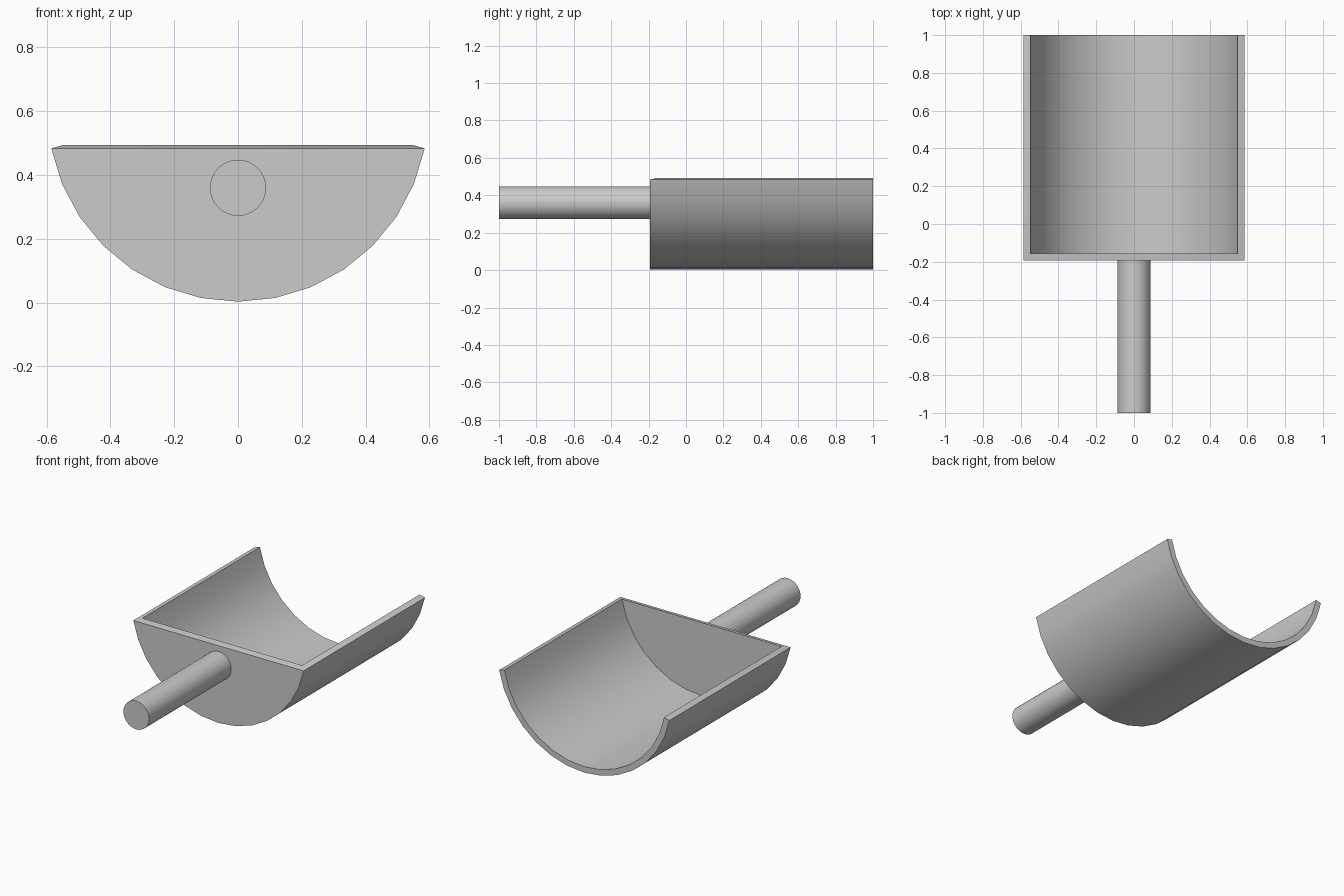
import bpy, bmesh, math

if "Cube" in bpy.data.objects:
    bpy.data.objects.remove(bpy.data.objects["Cube"])

SEG = 32                       # sides of the full circle the trough is cut from
CENTER_Z = 0.60
FRONT, BACK, WALL = -0.192, 1.0, 0.037
R_OUT = 0.597
R_IN = R_OUT - WALL


def add_object(name, bm):
    bmesh.ops.recalc_face_normals(bm, faces=bm.faces)
    mesh = bpy.data.meshes.new(name)
    bm.to_mesh(mesh)
    bm.free()
    ob = bpy.data.objects.new(name, mesh)
    bpy.context.collection.objects.link(ob)
    bpy.ops.object.select_all(action='DESELECT')
    ob.select_set(True)
    bpy.context.view_layer.objects.active = ob
    bpy.ops.object.shade_smooth_by_angle(angle=math.radians(30))
    return ob


def arc(bm, radius, y, lift=0.0):
    pts = []
    for i in range(-7, 8):
        a = i * 2 * math.pi / SEG
        z = CENTER_Z - radius * math.cos(a) + (lift if abs(i) == 7 else 0)
        pts.append(bm.verts.new((radius * math.sin(a), y, z)))
    return pts


def strip(bm, a, b):
    for i in range(len(a) - 1):
        bm.faces.new((a[i], a[i + 1], b[i + 1], b[i]))


# scoop: hollow trough with a closed front wall and open back
bm = bmesh.new()
out_front = arc(bm, R_OUT, FRONT)
out_back = arc(bm, R_OUT, BACK)
in_front = arc(bm, R_IN, FRONT + WALL, 0.003)
in_back = arc(bm, R_IN, BACK, 0.003)
strip(bm, out_front, out_back)
strip(bm, out_back, in_back)
strip(bm, in_back, in_front)
bm.faces.new(out_front)
bm.faces.new(in_front)
# sloped rim: two sides and the mitred front
for k in (0, -1):
    bm.faces.new((out_front[k], out_back[k], in_back[k], in_front[k]))
bm.faces.new((out_front[0], out_front[-1], in_front[-1], in_front[0]))
add_object("scoop_trough", bm)

# handle: round rod ending inside the front wall
bm = bmesh.new()
length = FRONT + 0.01 + 1.0
bmesh.ops.create_cone(bm, cap_ends=True, segments=32, radius1=0.088,
                      radius2=0.088, depth=length)
for v in bm.verts:
    x, y, z = v.co
    v.co = (x, z - 1.0 + length / 2, y + 0.36)
add_object("handle", bm)
